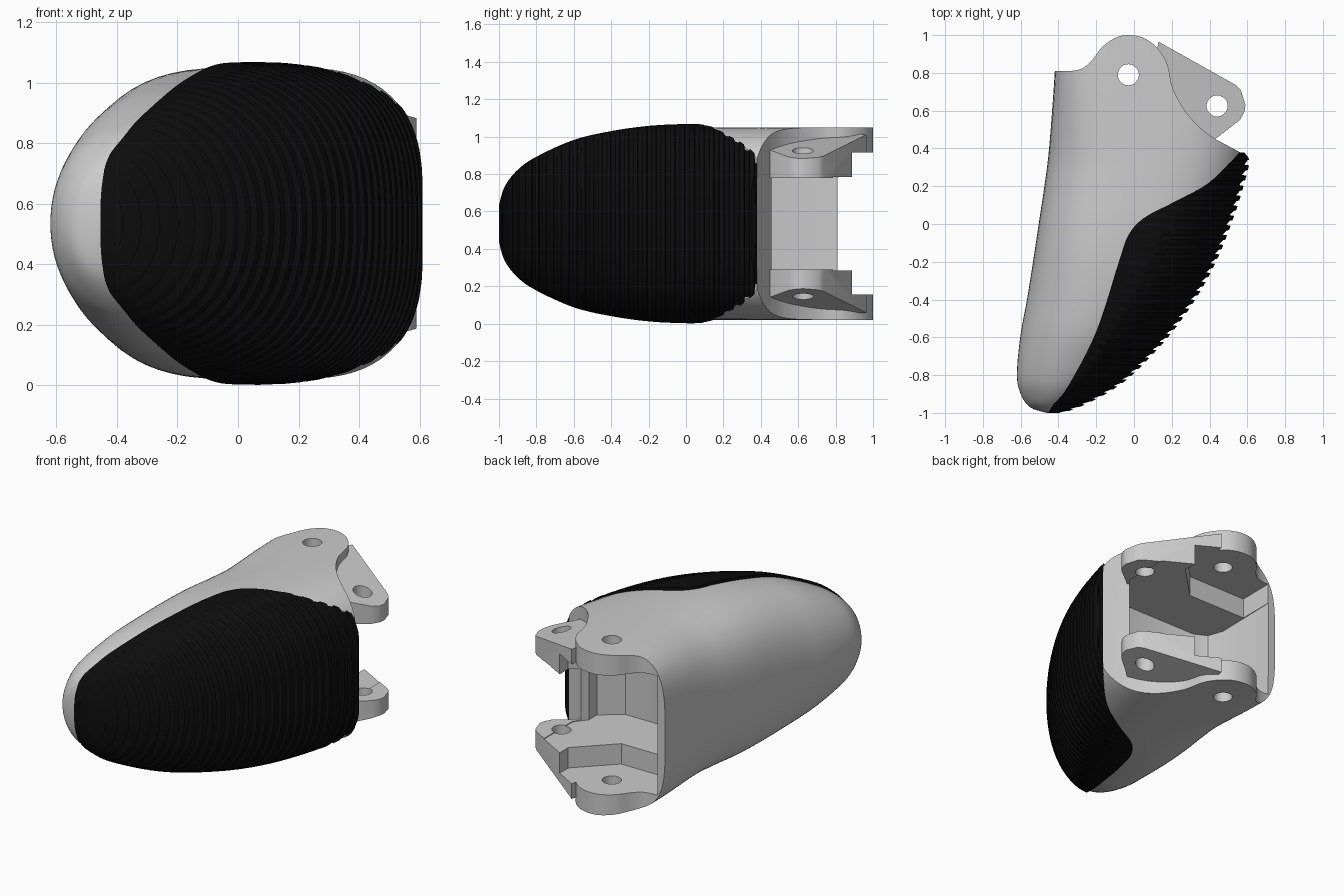
import bpy, bmesh, math

if "Cube" in bpy.data.objects:
    bpy.data.objects.remove(bpy.data.objects["Cube"])

ZC = 0.535  # mirror plane of the fingertip shell


def smooth(pts, n=6):
    """Catmull-Rom curve through points of any dimension."""
    out = []
    for i in range(len(pts) - 1):
        p0, p1, p2, p3 = (pts[max(0, min(len(pts) - 1, i + k))] for k in (-1, 0, 1, 2))
        for j in range(n):
            t = j / n
            out.append(tuple(0.5 * (2 * b + (c - a) * t + (2 * a - 5 * b + 4 * c - d) * t * t
                                    + (3 * b - a - 3 * c + d) * t ** 3)
                             for a, b, c, d in zip(p0, p1, p2, p3)))
    return out + [tuple(pts[-1])]


def finish(name, bm):
    bmesh.ops.recalc_face_normals(bm, faces=bm.faces)
    me = bpy.data.meshes.new(name)
    bm.to_mesh(me)
    bm.free()
    ob = bpy.data.objects.new(name, me)
    bpy.context.collection.objects.link(ob)
    return ob


def skin(name, rings):
    bm = bmesh.new()
    vs = [[bm.verts.new(p) for p in r] for r in rings]
    n = len(vs[0])
    for a, b in zip(vs, vs[1:]):
        for i in range(n):
            bm.faces.new((a[i], a[(i + 1) % n], b[(i + 1) % n], b[i]))
    bm.faces.new(vs[0])
    bm.faces.new(vs[-1])
    return finish(name, bm)


def prism(name, poly, z0, z1):
    """Extrude an xy outline; z0 and z1 may be functions of x."""
    f0 = z0 if callable(z0) else lambda x: z0
    f1 = z1 if callable(z1) else lambda x: z1
    return skin(name, [[(x, y, f0(x)) for x, y in poly], [(x, y, f1(x)) for x, y in poly]])


def boolean(ob, other, op):
    m = ob.modifiers.new("cut", 'BOOLEAN')
    m.operation, m.object, m.solver = op, other, 'EXACT'
    bpy.context.view_layer.objects.active = ob
    bpy.ops.object.modifier_apply(modifier=m.name)
    bpy.data.objects.remove(other, do_unlink=True)


def shade(ob, deg):
    bpy.ops.object.select_all(action='DESELECT')
    ob.select_set(True)
    bpy.context.view_layer.objects.active = ob
    bpy.ops.object.shade_smooth_by_angle(angle=math.radians(deg))


# Section stations: y, left x, right x, half height, roundness exponent
rows = smooth([
    (-1.0, -0.46, -0.38, 0.08, 2), (-0.97, -0.55, -0.29, 0.18, 2),
    (-0.9, -0.6, -0.15, 0.27, 2), (-0.8, -0.62, -0.01, 0.34, 2.1),
    (-0.6, -0.603, 0.18, 0.43, 2.2), (-0.4, -0.567, 0.325, 0.477, 2.4),
    (-0.2, -0.535, 0.435, 0.505, 2.6), (0.0, -0.505, 0.515, 0.515, 2.8),
    (0.2, -0.475, 0.58, 0.515, 2.9), (0.4, -0.45, 0.62, 0.515, 3.1),
    (0.8, -0.42, 0.62, 0.515, 4), (1.05, -0.41, 0.62, 0.515, 4)])


def station(y):
    for a, b in zip(rows, rows[1:]):
        if a[0] <= y <= b[0]:
            t = (y - a[0]) / (b[0] - a[0])
            return tuple(p + (q - p) * t for p, q in zip(a, b))
    return rows[-1]


def section(row, dx=0.0, dh=0.0, n=72):
    y, xl, xr, h, e = row
    xr += dx
    c, a, h = (xl + xr) / 2, (xr - xl) / 2, h + dh
    ring = []
    for i in range(n):
        t = 2 * math.pi * (i + 0.5) / n
        u, v = math.cos(t), math.sin(t)
        ring.append((c + a * math.copysign(abs(u) ** (2 / e), u), y,
                     ZC + h * math.copysign(abs(v) ** (2 / e), v)))
    return ring


# Seam between shell and grip pad, seen from above
seam = smooth([(-0.47, -1.03), (-0.43, -0.96), (-0.35, -0.86), (-0.2, -0.57), (-0.08, -0.2),
               (-0.03, -0.06), (0.05, 0.03), (0.2, 0.11), (0.37, 0.2), (0.47, 0.285), (0.56, 0.38)])
# Ear outline around the main pivot
ear = smooth([(0.43, 0.45), (0.35, 0.51), (0.27, 0.6), (0.205, 0.72), (0.175, 0.85), (0.12, 0.935),
              (0.05, 0.985), (-0.03, 1.0), (-0.1, 0.985), (-0.17, 0.935), (-0.22, 0.87),
              (-0.27, 0.825), (-0.33, 0.81)])

# Grey shell
shell = skin("fingertip_shell", [section(r) for r in rows])
outline = [(-0.8, -1.03)] + seam + ear + [(-0.8, 0.81)]
boolean(shell, prism("outline", outline, -0.2, 1.3), 'INTERSECT')

# Sloped tendon lugs, top and bottom
lug = [(0.13, 0.965), (0.54, 0.735), (0.565, 0.71), (0.59, 0.63), (0.585, 0.595), (0.56, 0.55),
       (0.43, 0.45), (0.36, 0.4), (0.2, 0.6), (0.1, 0.8)]
top = lambda x: 1.02 - 0.28 * (x - 0.1)
boolean(shell, prism("lug_upper", lug, 0.78, top), 'UNION')
boolean(shell, prism("lug_lower", lug, lambda x: 2 * ZC - top(x), 0.29), 'UNION')

# Hollow joint pocket and the recesses beside the main pivot
pocket = [(-0.36, 1.2), (-0.375, 0.38), (-0.34, 0.28), (-0.26, 0.24), (0.26, 0.24), (0.39, 0.34),
          (0.39, 0.42), (0.45, 0.5), (0.45, 1.2)]
boolean(shell, prism("pocket", pocket, 0.285, 0.785), 'DIFFERENCE')
recess = [(-0.362, 1.25), (-0.366, 0.58), (0.05, 0.58), (0.27, 0.8), (0.27, 1.25)]
boolean(shell, prism("recess", recess, 0.155, 0.915), 'DIFFERENCE')

# Pivot holes
for hx, hy in ((-0.03, 0.79), (0.44, 0.625)):
    circle = [(hx + 0.056 * math.cos(k * math.pi / 14), hy + 0.056 * math.sin(k * math.pi / 14))
              for k in range(28)]
    boolean(shell, prism("pivot_hole", circle, -0.3, 1.4), 'DIFFERENCE')
shade(shell, 30)

# Black ridged grip pad
rings, count = [], 32
ys = [-1.0 + 1.42 * (k / count) ** 1.25 for k in range(count + 1)]
for a, b in zip(ys, ys[1:]):
    s = b - a
    for f, dx in ((0.0, 0.0), (0.08, -0.025), (0.5, -0.012), (0.56, 0.0)):
        rings.append(section(station(a + f * s), dx, 0.018))
pad = skin("grip_pad", rings)
clip = seam + [(0.585, 0.378), (0.607, 0.35), (0.615, 0.31), (0.63, 0.2), (0.9, -0.2), (0.9, -1.2),
               (-0.47, -1.2)]
boolean(pad, prism("clip", clip, -0.3, 1.4), 'INTERSECT')
shade(pad, 25)
mat = bpy.data.materials.new("black_rubber")
mat.diffuse_color = (0.004, 0.004, 0.004, 1)
mat.use_nodes = True
mat.node_tree.nodes["Principled BSDF"].inputs["Base Color"].default_value = mat.diffuse_color
pad.data.materials.clear()
pad.data.materials.append(mat)
